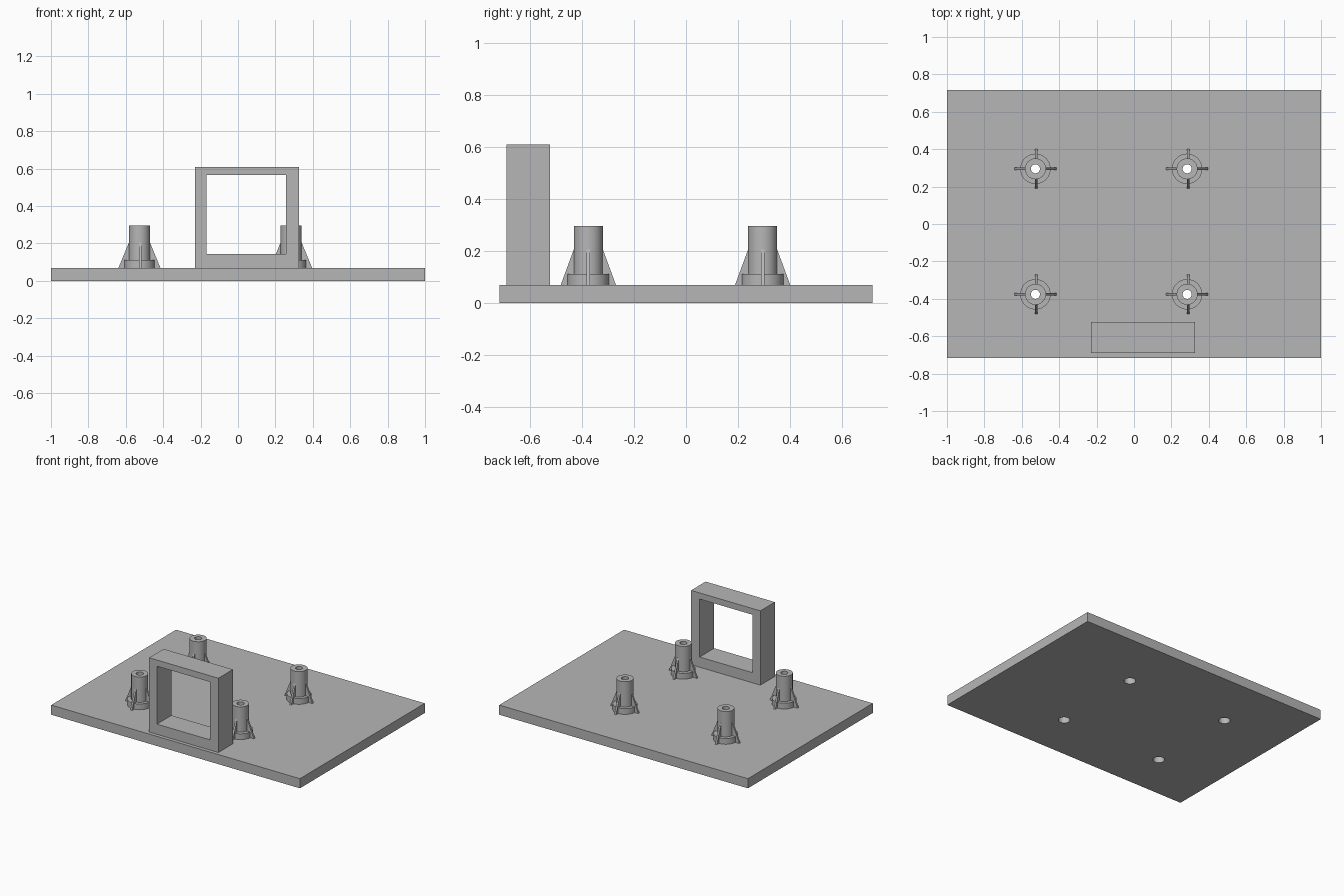
import bpy, bmesh, math
from mathutils import Matrix, Vector

if "Cube" in bpy.data.objects:
    bpy.data.objects.remove(bpy.data.objects["Cube"])

grey = bpy.data.materials.new("light grey")
grey.use_nodes = True
grey.diffuse_color = (0.47, 0.47, 0.47, 1)
grey.node_tree.nodes["Principled BSDF"].inputs["Base Color"].default_value = grey.diffuse_color

PLATE_TOP = 0.07
POST_XS, POST_YS = (-0.527, 0.284), (-0.376, 0.295)
HEAD_R, BORE_R, POST_R, COLLAR_R = 0.038, 0.024, 0.056, 0.081
COLLAR_TOP, RIB_TOP, POST_TOP = 0.112, 0.206, 0.296


def finish(name, bm):
    bmesh.ops.recalc_face_normals(bm, faces=bm.faces[:])
    mesh = bpy.data.meshes.new(name)
    bm.to_mesh(mesh)
    bm.free()
    mesh.materials.append(grey)
    obj = bpy.data.objects.new(name, mesh)
    bpy.context.collection.objects.link(obj)
    return obj


def box(name, lo, hi):
    lo, hi = Vector(lo), Vector(hi)
    bm = bmesh.new()
    bmesh.ops.create_cube(bm, size=1, matrix=Matrix.Translation((lo + hi) / 2) @ Matrix.Diagonal((*(hi - lo), 1)))
    return finish(name, bm)


def cylinder(name, x, y, radius, height):
    bm = bmesh.new()
    bmesh.ops.create_cone(bm, cap_ends=True, segments=40, radius1=radius, radius2=radius,
                          depth=height, matrix=Matrix.Translation((x, y, 0)))
    return finish(name, bm)


def cut(target, cutter):
    mod = target.modifiers.new("cut", "BOOLEAN")
    mod.operation, mod.solver, mod.object = "DIFFERENCE", "EXACT", cutter
    bpy.context.view_layer.objects.active = target
    bpy.ops.object.modifier_apply(modifier=mod.name)
    bpy.data.objects.remove(cutter)


def smooth(obj):
    bpy.ops.object.select_all(action="DESELECT")
    obj.select_set(True)
    bpy.context.view_layer.objects.active = obj
    bpy.ops.object.shade_smooth_by_angle(angle=math.radians(30))


def post(name, x, y):
    # Stepped hollow post, turned from a closed profile
    profile = [(HEAD_R, PLATE_TOP), (COLLAR_R, PLATE_TOP), (COLLAR_R, COLLAR_TOP),
               (POST_R, COLLAR_TOP), (POST_R, POST_TOP), (BORE_R, POST_TOP),
               (BORE_R, COLLAR_TOP), (HEAD_R, COLLAR_TOP)]
    bm = bmesh.new()
    verts = [bm.verts.new((r, 0, z)) for r, z in profile]
    edges = [bm.edges.new((v, verts[i - 1])) for i, v in enumerate(verts)]
    bmesh.ops.spin(bm, geom=verts + edges, axis=(0, 0, 1), cent=(0, 0, 0),
                   angle=math.tau, steps=40, use_merge=True)
    bmesh.ops.remove_doubles(bm, verts=bm.verts[:], dist=0.0001)
    bm.transform(Matrix.Translation((x, y, 0)))
    smooth(finish(name, bm))


def rib(name, x, y, turn, reach):
    # Tapered stiffening fin
    half = 0.0065
    outline = [(0.05, PLATE_TOP), (reach, PLATE_TOP), (POST_R, RIB_TOP), (0.05, RIB_TOP)]
    bm = bmesh.new()
    face = bm.faces.new([bm.verts.new((r, -half, z)) for r, z in outline])
    new = bmesh.ops.extrude_face_region(bm, geom=[face])["geom"]
    bmesh.ops.translate(bm, vec=(0, 2 * half, 0),
                        verts=[v for v in new if isinstance(v, bmesh.types.BMVert)])
    bm.transform(Matrix.Translation((x, y, 0)) @ Matrix.Rotation(turn * math.pi / 2, 4, "Z"))
    finish(name, bm)


# Base plate
plate = box("base_plate", (-1, -0.717, 0), (1, 0.717, PLATE_TOP))

# Upright rectangular frame
frame = box("upright_frame", (-0.231, -0.691, PLATE_TOP), (0.326, -0.524, 0.61))
cut(frame, box("frame_opening", (-0.168, -0.8, 0.144), (0.257, -0.4, 0.565)))

# Four ribbed posts with screw holes through the plate
for side, x in zip(("right", "left"), POST_XS):
    for end, y in zip(("front", "back"), POST_YS):
        label = f"{end}_{side}"
        cut(plate, cylinder("screw_hole", x, y, HEAD_R, 0.4))
        post(f"{label}_post", x, y)
        for turn in range(4):
            along_y = turn % 2
            rib(f"{label}_rib_{turn + 1}", x + 0.005 * along_y, y, turn, 0.106 if along_y else 0.112)
smooth(plate)
